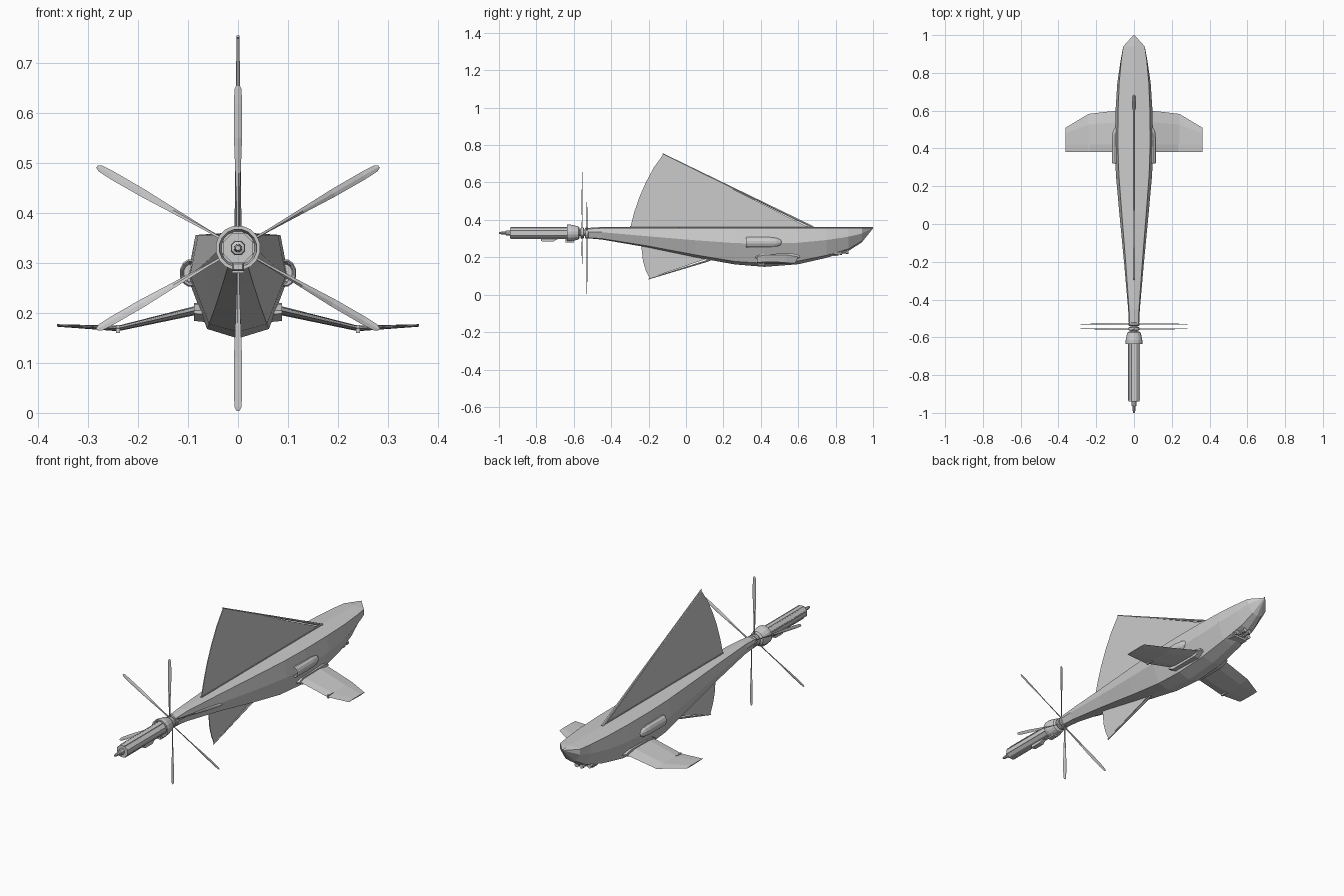
import bpy, bmesh, math
from mathutils import Vector, Matrix

if "Cube" in bpy.data.objects:
    bpy.data.objects.remove(bpy.data.objects["Cube"])

AX = 0.33  # height of the nose axis


def finish(name, bm):
    bmesh.ops.recalc_face_normals(bm, faces=bm.faces)
    me = bpy.data.meshes.new(name)
    bm.to_mesh(me)
    bm.free()
    ob = bpy.data.objects.new(name, me)
    bpy.context.collection.objects.link(ob)
    return ob


def loft(name, rings, mirror=False, matrix=None):
    """Skin closed rings of equal point count and cap both ends."""
    bm = bmesh.new()
    for s in ((1, -1) if mirror else (1,)):
        vs = [[bm.verts.new((p[0] * s, p[1], p[2])) for p in r] for r in rings]
        n = len(vs[0])
        for a, b in zip(vs, vs[1:]):
            for i in range(n):
                j = (i + 1) % n
                bm.faces.new((a[i], a[j], b[j], b[i]))
        bm.faces.new(vs[0])
        bm.faces.new(vs[-1][::-1])
    if matrix:
        bm.transform(matrix)
    return finish(name, bm)


def turned(name, prof, x=0, z=AX, n=8, sx=1, sz=1, mirror=False):
    """Round part along y from (y, radius) pairs."""
    rings = [[(x + sx * r * math.cos(2 * math.pi * (i + .5) / n), y,
               z + sz * r * math.sin(2 * math.pi * (i + .5) / n)) for i in range(n)]
             for y, r in prof]
    return loft(name, rings, mirror)


def spar(name, a, b, ra, rb, n=6):
    a, b = Vector(a), Vector(b)
    q = (b - a).to_track_quat('Z', 'Y')
    rings = [[c + q @ Vector((r * math.cos(i * math.tau / n), r * math.sin(i * math.tau / n), 0))
              for i in range(n)] for c, r in ((a, ra), (b, rb))]
    return loft(name, rings)


def sheet(name, outline, t):
    """Thin upright plate in the yz plane."""
    return loft(name, [[(x, y, z) for y, z in outline] for x in (-t, t)])


def box(name, x, y, z, mirror=False):
    return loft(name, [[(x[0], v, z[0]), (x[1], v, z[0]), (x[1], v, z[1]), (x[0], v, z[1])]
                       for v in y], mirror)


# Hull: y, deck half width, chine half width and z, keel half width and z, bottom z
stations = [
    (-.54, .022, .027, .335, .016, .306, .303),
    (-.45, .026, .031, .334, .018, .300, .295),
    (-.20, .044, .053, .312, .030, .260, .252),
    (.05, .064, .077, .291, .045, .213, .200),
    (.26, .080, .096, .276, .058, .178, .162),
    (.42, .085, .101, .272, .062, .168, .149),
    (.60, .084, .098, .278, .060, .180, .163),
    (.75, .078, .088, .292, .052, .210, .197),
    (.87, .067, .070, .310, .038, .245, .235),
    (.94, .057, .057, .327, .026, .287, .280),
    (1.0, .003, .003, .358, .002, .356, .355),
]
rings = []
for y, wt, wm, zm, wl, zl, zb in stations:
    zt = .362 if y > -.5 else .356
    half = [(wt, zt - .006), (wm, zm), (wl, zl)]
    rings.append([(0, y, zt)] + [(x, y, z) for x, z in half] + [(0, y, zb)]
                 + [(-x, y, z) for x, z in half[::-1]])
loft("hull", rings)

# Nose boom, collar, hub rings and tip
turned("nose_boom", [(-.94, .026), (-.94, .032), (-.60, .032)])
for i in range(8):
    a = math.tau * (i + .5) / 8
    x, z = .031 * math.cos(a), AX + .031 * math.sin(a)
    spar(f"boom_rib_{i}", (x, -.935, z), (x, -.62, z), .003, .003, 5)
turned("nose_tip", [(-1, .005), (-.985, .008), (-.965, .009), (-.963, .014), (-.935, .016)])
turned("collar", [(-.615, .034), (-.635, .038), (-.635, .045), (-.615, .045),
                  (-.575, .036), (-.57, .028)], n=16)
turned("hub_shaft", [(-.58, .018), (-.50, .018)], n=12)
for y in (-.555, -.53):
    turned("propeller_hub", [(y - .009, .026), (y - .006, .03), (y + .006, .03), (y + .009, .026)], n=12)

# Two three-bladed propellers, turned 60 degrees against each other
blade = [(.02, .004, .8), (.07, .0035, .7), (.15, .006, .45), (.22, .0085, .3),
         (.29, .0085, .2), (.318, .007, .15), (.326, .003, .15)]
for p, (y, start) in enumerate(((-.555, 0), (-.53, 60))):
    for k in range(3):
        secs = []
        for r, w, tw in blade:
            c, s = math.cos(tw), math.sin(tw)
            t = .0022 if r < .1 else .0012
            secs.append([(u * c - v * s, u * s + v * c, r)
                         for u, v in ((w, 0), (0, t), (-w, 0), (0, -t))])
        m = Matrix.Translation((0, y, AX)) @ Matrix.Rotation(math.radians(start + 120 * k), 4, 'Y')
        loft(f"propeller_{p}_blade_{k}", secs, matrix=m)

# Small pod under the boom
loft("boom_pod", [[(-w, y, a), (w, y, a), (w, y, b), (-w, y, b)] for y, w, a, b in
                  ((-.775, .009, .287, .298), (-.765, .012, .284, .303),
                   (-.71, .012, .284, .308), (-.685, .009, .298, .308))])
box("pod_bracket", (-.012, .012), (-.645, -.60), (.28, .297))

# Sails with their spars
sheet("upper_sail", [(.66, .358), (-.12, .752), (-.172, .68), (-.215, .60), (-.25, .52),
                     (-.277, .44), (-.298, .358)], .0018)
spar("upper_sail_spar", (0, .68, .360), (0, -.125, .754), .007, .003)
sheet("lower_sail", [(.12, .195), (-.195, .088), (-.215, .13), (-.23, .18), (-.24, .27),
                     (.12, .24)], .0018)
spar("lower_sail_spar", (0, .13, .186), (0, -.20, .084), .006, .003)
box("sail_foot", (-.004, .004), (-.30, .66), (.355, .366))

# Wings: x, leading edge y, z, half thickness
secs = []
for x, le, z, t in ((.05, .605, .213, .010), (.24, .583, .169, .0055), (.362, .51, .175, .0025)):
    te, fl = .38, .422
    md = fl + (le - fl) * .65
    secs.append([(x, le, z - t * .2), (x, md, z + t), (x, fl, z + t * .8), (x, te, z),
                 (x, fl, z - t * .8), (x, md, z - t)])
loft("wings", secs, mirror=True)
box("wing_hinges", (.236, .244), (.385, .425), (.160, .176), mirror=True)
# Fairings where the wings meet the hull
loft("wing_roots", [[(.045, y, z0), (.088, y, z0 + .004), (.088, y, z1), (.045, y, z1)]
                    for y, z0, z1 in ((.37, .195, .205), (.40, .180, .218),
                                      (.57, .180, .220), (.61, .198, .210))], mirror=True)

# Engine pods on the hull sides, open at the front
turned("engine_pods", [(.345, .017), (.325, .020), (.32, .024), (.325, .027), (.45, .027),
                       (.485, .023), (.505, .014), (.513, .004)],
       x=.094, z=.280, n=12, sx=.85, sz=1.05, mirror=True)

# Gun cluster below the stern
for i, (x, y0, y1, z) in enumerate(((.014, .77, .868, .228), (.036, .76, .835, .222))):
    turned(f"stern_guns_{i}", [(y0, .011), (y1 - .03, .011), (y1 - .03, .008), (y1 - .012, .008),
                               (y1 - .012, .011), (y1, .011)], x=x, z=z, mirror=True)
box("gun_mount", (-.04, .04), (.775, .815), (.208, .25))
